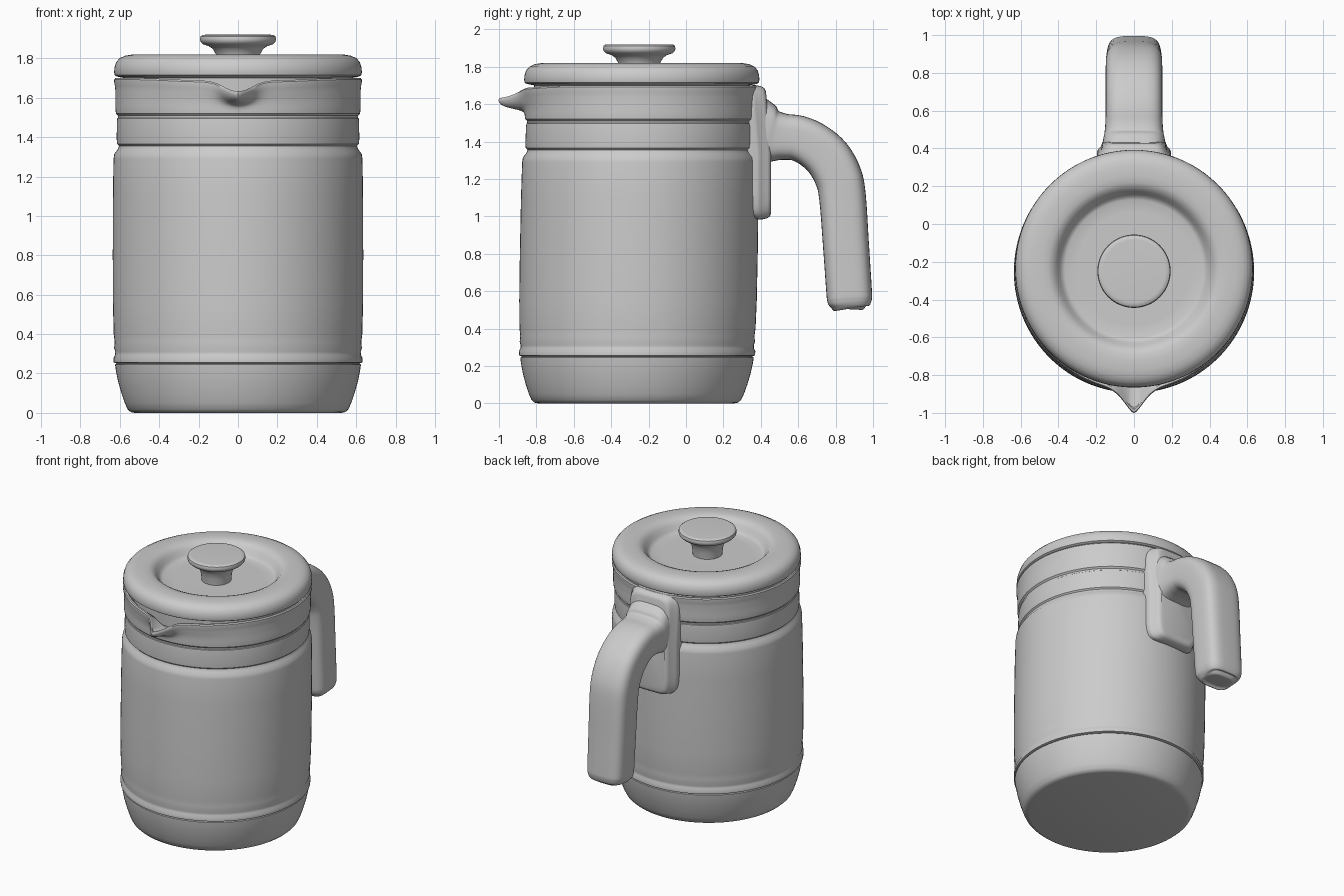
import bpy, bmesh
from math import sin, cos, tau, exp, radians
from mathutils import Vector


def skin(name, rings, angle=35):
    """Bridge closed rings of points, cap both ends, shade smooth with sharp edges kept."""
    bm = bmesh.new()
    loops = [[bm.verts.new(p) for p in ring] for ring in rings]
    n = len(loops[0])
    for a, b in zip(loops, loops[1:]):
        for i in range(n):
            j = (i + 1) % n
            bm.faces.new((a[i], a[j], b[j], b[i]))
    bm.faces.new(loops[0][::-1])
    bm.faces.new(loops[-1])
    bmesh.ops.recalc_face_normals(bm, faces=bm.faces)
    mesh = bpy.data.meshes.new(name)
    bm.to_mesh(mesh)
    bm.free()
    mesh.polygons.foreach_set("use_smooth", [True] * len(mesh.polygons))
    mesh.set_sharp_from_angle(angle=radians(angle))
    obj = bpy.data.objects.new(name, mesh)
    bpy.context.collection.objects.link(obj)
    return obj


def axis_y(z):
    return -0.266 + 0.017 * z      # the pot leans back very slightly


def lathe(name, profile, segs=128, deform=None, centre=axis_y):
    rings = []
    for r0, z0 in profile:
        ring = []
        for i in range(segs):
            t = tau * i / segs     # t = 0 faces the front
            r, z = deform(t, r0, z0) if deform else (r0, z0)
            ring.append((r * sin(t), centre(z0) - r * cos(t), z))
        rings.append(ring)
    return skin(name, rings)


def pour_lip(t, r, z):
    """Pull the front of the collar rim out into a pointed spout."""
    if cos(t) < 0 or z < 1.53:
        return r, z
    s = abs(r * sin(t))
    k = min(1, (z - 1.53) / 0.15)
    k = k * k * (3 - 2 * k)
    point = exp(-(s / 0.065) ** 1.5)
    broad = exp(-(s / 0.38) ** 4)
    out = k ** 1.5 * (0.122 * point + 0.013 * broad) if r > 0.59 else 0
    return r + out, z - k * (0.055 * exp(-(s / 0.09) ** 2) + 0.012 * broad)


# Base, main body and collar
lathe("base", [(0.525, 0), (0.545, 0.004), (0.56, 0.018), (0.575, 0.05),
               (0.592, 0.10), (0.609, 0.16), (0.62, 0.215), (0.624, 0.245),
               (0.615, 0.251)])
lathe("body", [(0.615, 0.251), (0.631, 0.256), (0.632, 0.28), (0.624, 0.295),
               (0.623, 0.31), (0.629, 0.33), (0.626, 0.36), (0.631, 0.40),
               (0.635, 0.55), (0.636, 0.8), (0.635, 1.1), (0.632, 1.29),
               (0.628, 1.315), (0.613, 1.335), (0.606, 1.35), (0.604, 1.36)])
lathe("collar", [(0.604, 1.355), (0.614, 1.365), (0.616, 1.39), (0.615, 1.47),
                 (0.613, 1.495), (0.609, 1.498), (0.61, 1.51), (0.62, 1.52),
                 (0.622, 1.54), (0.622, 1.56), (0.622, 1.575), (0.622, 1.59),
                 (0.622, 1.605), (0.623, 1.62), (0.623, 1.64), (0.625, 1.66),
                 (0.629, 1.68), (0.629, 1.692), (0.623, 1.70), (0.61, 1.699),
                 (0.60, 1.69), (0.585, 1.665), (0.57, 1.63), (0.56, 1.60)],
      segs=400, deform=pour_lip)

# Lid with a sunken centre
lathe("lid", [(0.57, 1.60), (0.575, 1.70), (0.615, 1.708), (0.626, 1.715),
              (0.629, 1.73), (0.627, 1.755), (0.619, 1.78), (0.602, 1.80),
              (0.575, 1.813), (0.54, 1.819), (0.49, 1.82), (0.455, 1.817),
              (0.43, 1.807), (0.41, 1.785), (0.393, 1.758), (0.38, 1.743),
              (0.365, 1.737), (0.30, 1.736), (0.05, 1.736)])

# Knob with a flared stem
lathe("lid_knob", [(0.098, 1.73), (0.103, 1.78), (0.112, 1.82), (0.128, 1.848),
                   (0.148, 1.862), (0.178, 1.872), (0.19, 1.884), (0.194, 1.898),
                   (0.19, 1.912), (0.18, 1.919), (0.165, 1.92)],
      segs=64, centre=lambda z: -0.25)


def rounded_section(centre, side, up, w, h, power=3.6, n=48):
    """Superellipse ring around a centre point."""
    pts = []
    for i in range(n):
        c, s = cos(tau * i / n), sin(tau * i / n)
        a = abs(c) ** (2 / power) * (1 if c > 0 else -1)
        b = abs(s) ** (2 / power) * (1 if s > 0 else -1)
        pts.append(centre + side * (a * w) + up * (b * h))
    return pts


X, Z = Vector((1, 0, 0)), Vector((0, 0, 1))

# Mounting plate: (y, half width, half height)
plate = [(0.30, 0.195, 0.345), (0.38, 0.197, 0.358), (0.395, 0.190, 0.36),
         (0.41, 0.176, 0.358), (0.435, 0.167, 0.352), (0.448, 0.158, 0.343),
         (0.455, 0.14, 0.325)]
rings = []
for y, w, h in plate:
    ring = rounded_section(Vector((0, y, 1.342)), X, Z, w, h, 7, 80)
    for p in ring:                 # lean the upper part back a little
        p.y -= 0.03 * max(0, p.z - 1.35) / 0.35
    rings.append(ring)
skin("handle_plate", rings)

# Handle swept along a bent path: (y, z, half width, half thickness)
path = [(0.40, 1.44, 0.168, 0.20), (0.44, 1.436, 0.164, 0.17),
        (0.475, 1.43, 0.157, 0.138), (0.53, 1.425, 0.152, 0.123),
        (0.60, 1.417, 0.15, 0.122), (0.68, 1.38, 0.15, 0.124),
        (0.76, 1.31, 0.15, 0.127), (0.815, 1.21, 0.15, 0.127),
        (0.837, 1.10, 0.149, 0.125), (0.855, 0.85, 0.146, 0.123),
        (0.872, 0.60, 0.143, 0.122), (0.875, 0.555, 0.14, 0.12),
        (0.877, 0.53, 0.132, 0.112), (0.878, 0.513, 0.118, 0.098),
        (0.879, 0.506, 0.10, 0.08), (0.879, 0.503, 0.08, 0.06)]


def spline(keys, steps=4):
    """Catmull-Rom samples through the keys."""
    k = [Vector(p) for p in keys]
    k = [k[0]] + k + [k[-1]]
    out = []
    for a, b, c, d in zip(k, k[1:], k[2:], k[3:]):
        for i in range(steps):
            t = i / steps
            out.append(0.5 * (2 * b + (c - a) * t + (2 * a - 5 * b + 4 * c - d) * t * t
                              + (3 * b - a - 3 * c + d) * t ** 3))
    return out + [k[-1]]


samples = spline(path)
rings = []
for i, p in enumerate(samples):
    a, b = samples[max(i - 1, 0)], samples[min(i + 1, len(samples) - 1)]
    up = Vector((0, a[1] - b[1], b[0] - a[0])).normalized()
    rings.append(rounded_section(Vector((0, p[0], p[1])), X, up, p[2], p[3]))
skin("handle", rings)
